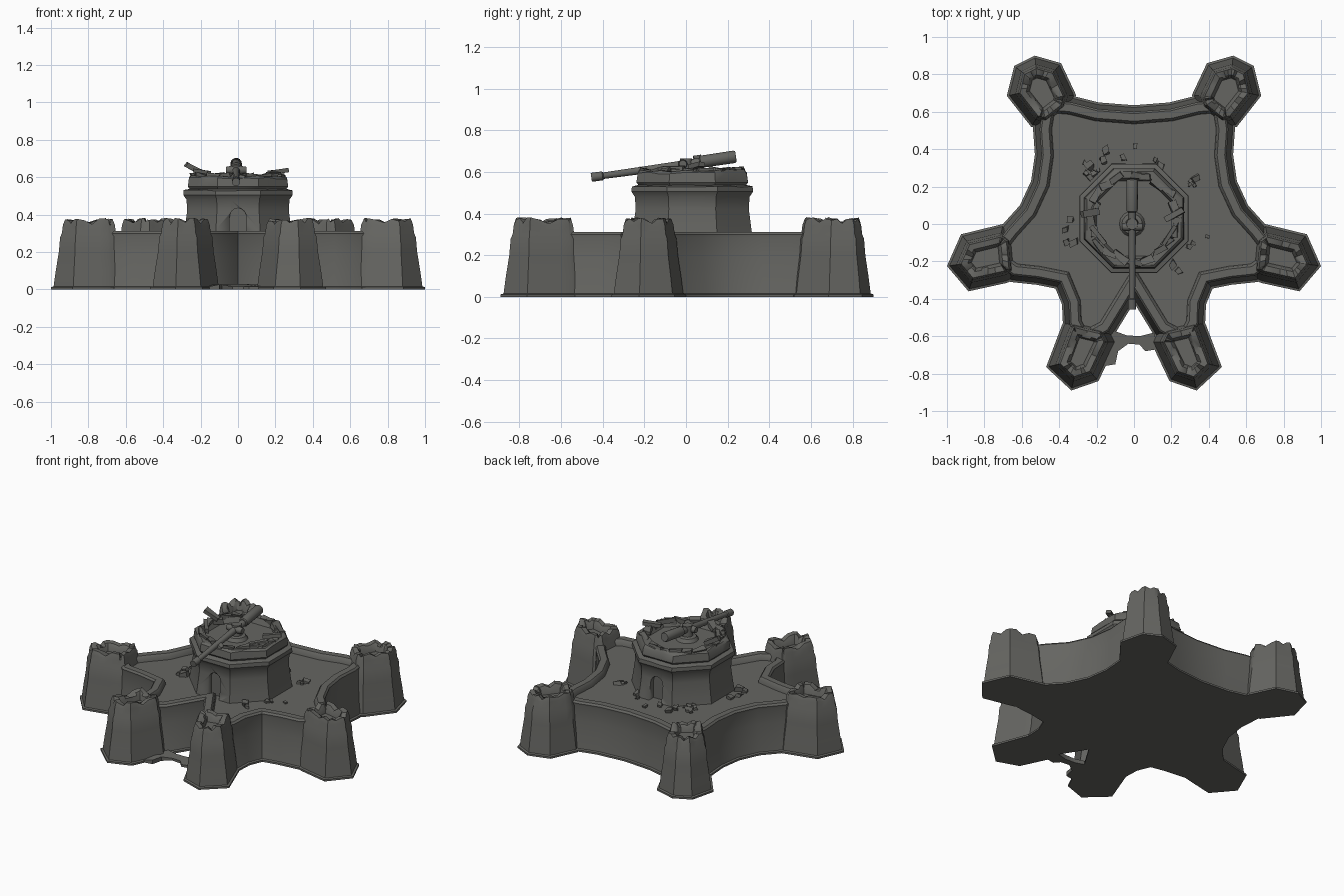
import bpy, bmesh, math, random
from mathutils import Vector, Matrix

random.seed(4)
cube = bpy.data.objects.get("Cube")
if cube:
    bpy.data.objects.remove(cube, do_unlink=True)

stone = bpy.data.materials.new("dark_stone")
stone.use_nodes = True
stone.diffuse_color = (0.13, 0.13, 0.12, 1)
bsdf = stone.node_tree.nodes["Principled BSDF"]
bsdf.inputs["Base Color"].default_value = stone.diffuse_color
bsdf.inputs["Roughness"].default_value = 0.9


def finish(bm, name, angle=35):
    bmesh.ops.recalc_face_normals(bm, faces=bm.faces)
    mesh = bpy.data.meshes.new(name)
    bm.to_mesh(mesh)
    bm.free()
    mesh.materials.append(stone)
    ob = bpy.data.objects.new(name, mesh)
    bpy.context.collection.objects.link(ob)
    bpy.ops.object.select_all(action='DESELECT')
    ob.select_set(True)
    bpy.context.view_layer.objects.active = ob
    bpy.ops.object.shade_smooth_by_angle(angle=math.radians(angle))
    return ob


def loft(name, rings):
    """Skin closed rings of points and cap both ends."""
    bm = bmesh.new()
    loops = [[bm.verts.new(p) for p in ring] for ring in rings]
    for a, b in zip(loops, loops[1:]):
        for i in range(len(a)):
            j = (i + 1) % len(a)
            bm.faces.new((a[i], a[j], b[j], b[i]))
    bm.faces.new(loops[0][::-1])
    bm.faces.new(loops[-1])
    return finish(bm, name)


def inset(poly, d):
    """Move every side of a counter-clockwise outline inward by d."""
    out = []
    for i, p in enumerate(poly):
        a = (p - poly[i - 1]).normalized()
        b = (poly[(i + 1) % len(poly)] - p).normalized()
        na, nb = Vector((-a.y, a.x)), Vector((-b.y, b.x))
        out.append(p + (na + nb) * d / max(0.35, 1 + na.dot(nb)))
    return out


def split(poly, n):
    return [p.lerp(poly[(i + 1) % len(poly)], k / n)
            for i, p in enumerate(poly) for k in range(n)]


def at(poly, z, wobble=0):
    return [(p.x, p.y, z + random.uniform(-wobble, wobble)) for p in poly]


def mirrored(poly):
    return [Vector((-p.x, p.y)) for p in reversed(poly)]


def vecs(*pts):
    return [Vector(p) for p in pts]


# Curtain walls with a low parapet around the courtyard
half = vecs((0.11, -0.60), (0.30, -0.70), (0.38, -0.54), (0.385, -0.43), (0.42, -0.345),
            (0.52, -0.325), (0.66, -0.31), (0.84, -0.18), (0.70, 0.0), (0.61, 0.10),
            (0.55, 0.23), (0.53, 0.37), (0.54, 0.51), (0.51, 0.70), (0.33, 0.685),
            (0.19, 0.65))
outline = vecs((0, -0.42)) + half + vecs((0, 0.635)) + mirrored(half)
WALL = ((0, 0), (0, 0.012), (0.012, 0.016), (0.025, 0.10), (0.033, 0.19), (0.038, 0.285),
        (0.035, 0.30), (0.045, 0.312), (0.085, 0.312), (0.095, 0.30), (0.10, 0.275))
loft("curtain_walls", [at(inset(outline, d), z) for d, z in WALL])

# Six hollow bastion towers with worn rims
BASTIONS = {
    "front": vecs((0.14, -0.53), (0.09, -0.63), (0.19, -0.84), (0.335, -0.89),
                  (0.47, -0.765), (0.385, -0.54), (0.35, -0.48)),
    "side": vecs((0.60, -0.28), (0.68, -0.315), (0.885, -0.36), (1.0, -0.225),
                 (0.925, -0.055), (0.70, 0.0), (0.62, -0.06)),
    "back": vecs((0.46, 0.50), (0.55, 0.52), (0.68, 0.685), (0.64, 0.845),
                 (0.53, 0.90), (0.39, 0.86), (0.31, 0.69), (0.33, 0.60)),
}
TOWER = ((0, 0), (0, 0.012), (0.012, 0.016), (0.022, 0.10), (0.036, 0.20),
         (0.042, 0.28), (0.05, 0.30), (0.055, 0.345))


def bastion(name, poly):
    fine = lambda d: split(inset(poly, d), 4)
    rings = [at(fine(d), z) for d, z in TOWER]
    # Battered battlements: high corners with a dip along each side
    crest = [0.375 - (0.02 if i % 4 == 2 else 0) + random.uniform(-0.01, 0.008)
             for i in range(len(poly) * 4)]
    for d, drop in ((0.065, 0), (0.095, 0.004)):
        rings.append([(p.x, p.y, z - drop) for p, z in zip(fine(d), crest)])
    rings += [at(fine(0.105), 0.35), at(fine(0.112), 0.318)]
    loft(name, rings)


for part, poly in BASTIONS.items():
    bastion(part + "_left_bastion", poly)
    bastion(part + "_right_bastion", mirrored(poly))

# Octagonal keep with a sunken gun platform
MID = Vector((0, 0.03))


def octagon(apothem):
    r = apothem / math.cos(math.pi / 8)
    corners = [MID + Vector((math.cos(a), math.sin(a))) * r
               for a in (math.pi / 8 + k * math.pi / 4 for k in range(8))]
    return split(corners, 3)


KEEP = ((0.295, 0.26, 0), (0.285, 0.32, 0), (0.272, 0.42, 0), (0.275, 0.48, 0),
        (0.292, 0.505, 0), (0.290, 0.53, 0.004), (0.258, 0.537, 0.002), (0.268, 0.55, 0),
        (0.262, 0.595, 0.006), (0.25, 0.608, 0.008), (0.215, 0.605, 0.008), (0.20, 0.572, 0))
keep = loft("keep", [at(octagon(a), z, w) for a, z, w in KEEP])

# Arched doorways cut into the front and back of the keep
for side in (-1, 1):
    arch = [(0.045, 0.27)] + [(0.045 * math.cos(t * math.pi / 8), 0.385 + 0.05 * math.sin(t * math.pi / 8))
                              for t in range(9)] + [(-0.045, 0.27)]
    y0 = MID.y + side * 0.245
    cutter = loft("door_cutter", [[(x, y, z) for x, z in arch]
                                  for y in (y0, y0 + side * 0.1)])
    cut = keep.modifiers.new("doorway", 'BOOLEAN')
    cut.operation = 'DIFFERENCE'
    cut.object = cutter
    bpy.context.view_layer.objects.active = keep
    bpy.ops.object.modifier_apply(modifier=cut.name)
    bpy.data.objects.remove(cutter, do_unlink=True)


# Gun: long barrel, thick breech and pivot mount
def lathe(name, start, end, profile, sides=14):
    start, end = Vector(start), Vector(end)
    q = (end - start).to_track_quat('Z', 'Y')
    span = (end - start).length
    loft(name, [[start + q @ Vector((r * math.cos(a), r * math.sin(a), t * span))
                 for a in (k * math.tau / sides for k in range(sides))] for t, r in profile])


lathe("gun_barrel", (-0.01, -0.455, 0.574), (-0.01, 0.08, 0.648),
      ((0, 0.012), (0, 0.022), (0.1, 0.022), (0.11, 0.016), (0.6, 0.019), (1, 0.022)))
lathe("gun_breech", (-0.01, 0.065, 0.648), (-0.01, 0.24, 0.674),
      ((0, 0.024), (0.03, 0.030), (0.95, 0.031), (1, 0.026)))
lathe("gun_trunnion", (-0.065, -0.015, 0.638), (0.045, -0.015, 0.638),
      ((0, 0.018), (0.2, 0.022), (0.8, 0.022), (1, 0.018)))
lathe("gun_pivot", (-0.01, 0, 0.57), (-0.01, 0, 0.665),
      ((0, 0.07), (0.25, 0.055), (0.3, 0.035), (1, 0.03)))


# Broken planks and stones
def block(bm, loc, size, turn=0, tilt=0, jitter=0.15):
    m = (Matrix.Translation(loc) @ Matrix.Rotation(turn, 4, 'Z')
         @ Matrix.Rotation(tilt, 4, 'Y') @ Matrix.Diagonal((*size, 1)))
    for v in bmesh.ops.create_cube(bm, size=1, matrix=m)['verts']:
        v.co += Vector([random.uniform(-jitter, jitter) * min(size) for _ in range(3)])


bm = bmesh.new()
for k in range(20):
    a = k * math.tau / 20 + random.uniform(-0.1, 0.1)
    r = random.uniform(0.215, 0.24)
    block(bm, (r * math.cos(a), MID.y + r * math.sin(a), 0.603),
          (random.uniform(0.05, 0.10), 0.03, 0.03), a + math.pi / 2 + random.uniform(-0.3, 0.3),
          random.uniform(-0.15, 0.15), 0.3)
block(bm, (-0.235, 0.06, 0.645), (0.10, 0.035, 0.025), 0.2, 0.5)
block(bm, (0.215, 0.05, 0.63), (0.11, 0.03, 0.022), 0.5, -0.12)
block(bm, (-0.19, -0.06, 0.625), (0.12, 0.025, 0.025), -0.9, 0.1)
block(bm, (0.19, -0.06, 0.615), (0.12, 0.025, 0.025), 1.0, 0)
finish(bm, "platform_debris", 25)

bm = bmesh.new()
for k in range(26):
    a, r = random.uniform(0, math.tau), random.uniform(0.32, 0.41)
    s = random.uniform(0.015, 0.045)
    block(bm, (r * math.cos(a), MID.y + r * math.sin(a) * 0.95, 0.275 + s * 0.2),
          (s, s * 0.8, s * 0.7), a, 0.2, 0.3)
finish(bm, "courtyard_stones", 25)

# Fallen masonry on the ground between the front bastions
loft("fallen_masonry", [at(vecs((-0.16, -0.76), (-0.10, -0.75), (-0.085, -0.68), (-0.03, -0.64),
                                (0.03, -0.645), (0.06, -0.68), (0.12, -0.67), (0.11, -0.58),
                                (0.03, -0.60), (-0.04, -0.595), (-0.11, -0.57), (-0.16, -0.64)),
                           z, w) for z, w in ((0.0, 0), (0.022, 0.008))])
